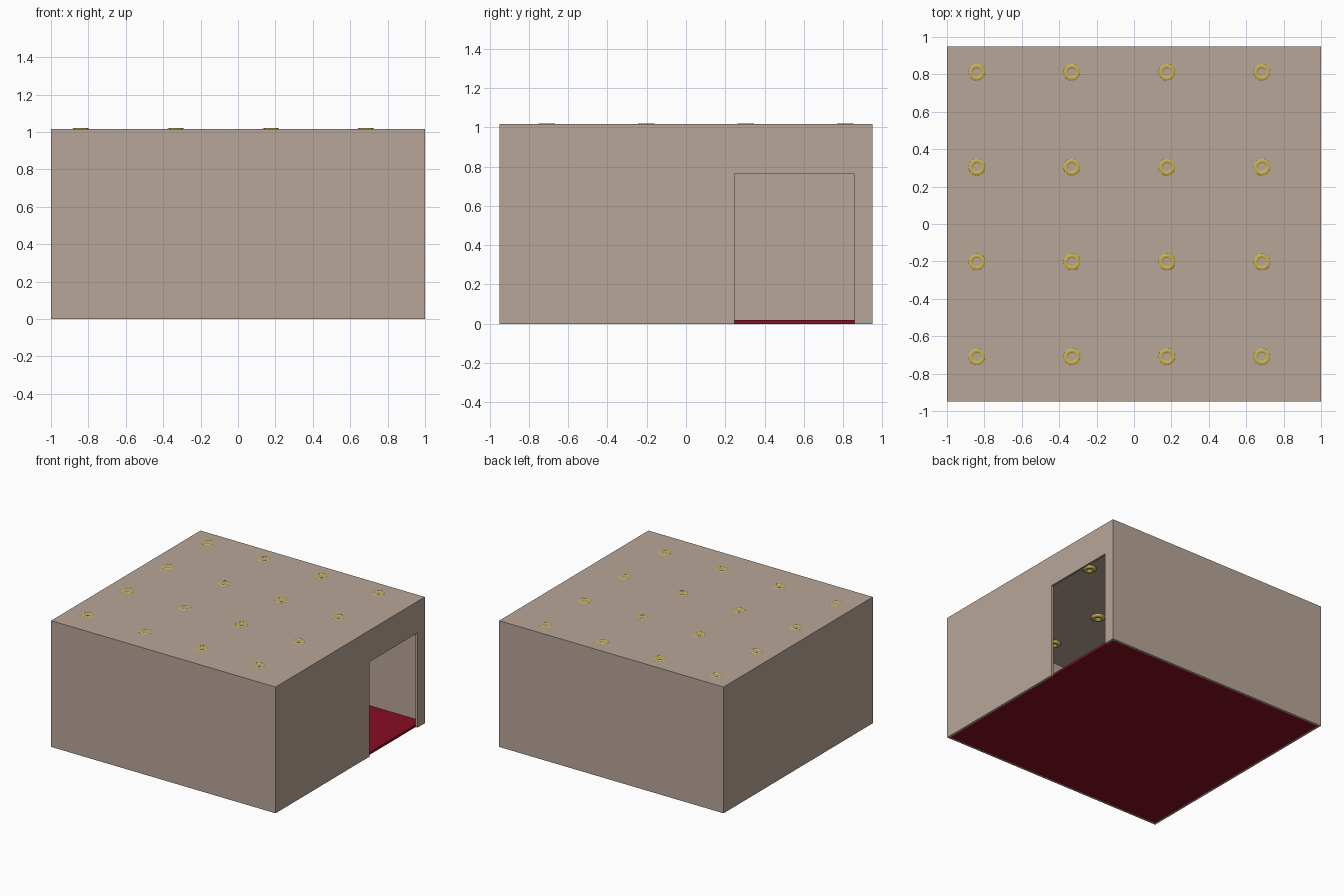
import bpy, math

if "Cube" in bpy.data.objects:
    bpy.data.objects.remove(bpy.data.objects["Cube"])

W, D, H, T = 1.0, 0.95, 1.017, 0.017      # half width, half depth, height, slab thickness
DOOR_Y0, DOOR_Y1, DOOR_Z = 0.247, 0.857, 0.763


def material(name, color):
    m = bpy.data.materials.new(name)
    m.diffuse_color = (*color, 1)
    m.use_nodes = True
    m.node_tree.nodes["Principled BSDF"].inputs["Base Color"].default_value = m.diffuse_color
    return m


plaster = material("beige plaster", (0.479, 0.381, 0.314))
carpet = material("dark red carpet", (0.242, 0.004, 0.017))
lamp = material("lamp yellow", (0.56, 0.45, 0.09))


def box(name, lo, hi, mat):
    bpy.ops.mesh.primitive_cube_add(size=1, location=[(a + b) / 2 for a, b in zip(lo, hi)])
    ob = bpy.context.object
    ob.name = name
    ob.scale = [b - a for a, b in zip(lo, hi)]
    ob.data.materials.append(mat)
    return ob


def door_wall(name):
    # right wall: outline with a doorway notch, extruded through its thickness
    outline = [(-D, 0), (DOOR_Y0, 0), (DOOR_Y0, DOOR_Z), (DOOR_Y1, DOOR_Z),
               (DOOR_Y1, 0), (D, 0), (D, H - T), (-D, H - T)]
    n = len(outline)
    verts = [(x, y, z) for x in (W, W - T) for y, z in outline]
    faces = [list(range(n)), list(range(2 * n - 1, n - 1, -1))]
    faces += [[i, i + n, (i + 1) % n + n, (i + 1) % n] for i in range(n)]
    me = bpy.data.meshes.new(name)
    me.from_pydata(verts, [], faces)
    me.materials.append(plaster)
    ob = bpy.data.objects.new(name, me)
    bpy.context.collection.objects.link(ob)


# room shell
box("floor", (-W + T, -D + T, 0), (W - T, D - T, 0.02), carpet)
box("ceiling", (-W, -D, H - T), (W, D, H), plaster)
box("left_wall", (-W, -D, 0), (-W + T, D, H - T), plaster)
box("front_wall", (-W + T, -D, 0), (W - T, -D + T, H - T), plaster)
box("back_wall", (-W + T, D - T, 0), (W - T, D, H - T), plaster)
door_wall("right_wall")

# ring lamps set into the ceiling, just showing through the top
for i in range(4):
    for j in range(4):
        bpy.ops.mesh.primitive_torus_add(
            major_radius=0.033, minor_radius=0.02, major_segments=32, minor_segments=12,
            location=(-0.84 + 0.508 * i, -0.71 + 0.507 * j, H - 0.016))
        ring = bpy.context.object
        ring.name = f"ring_lamp_{i}_{j}"
        ring.data.materials.append(lamp)
        bpy.ops.object.shade_smooth_by_angle(angle=math.radians(40))
